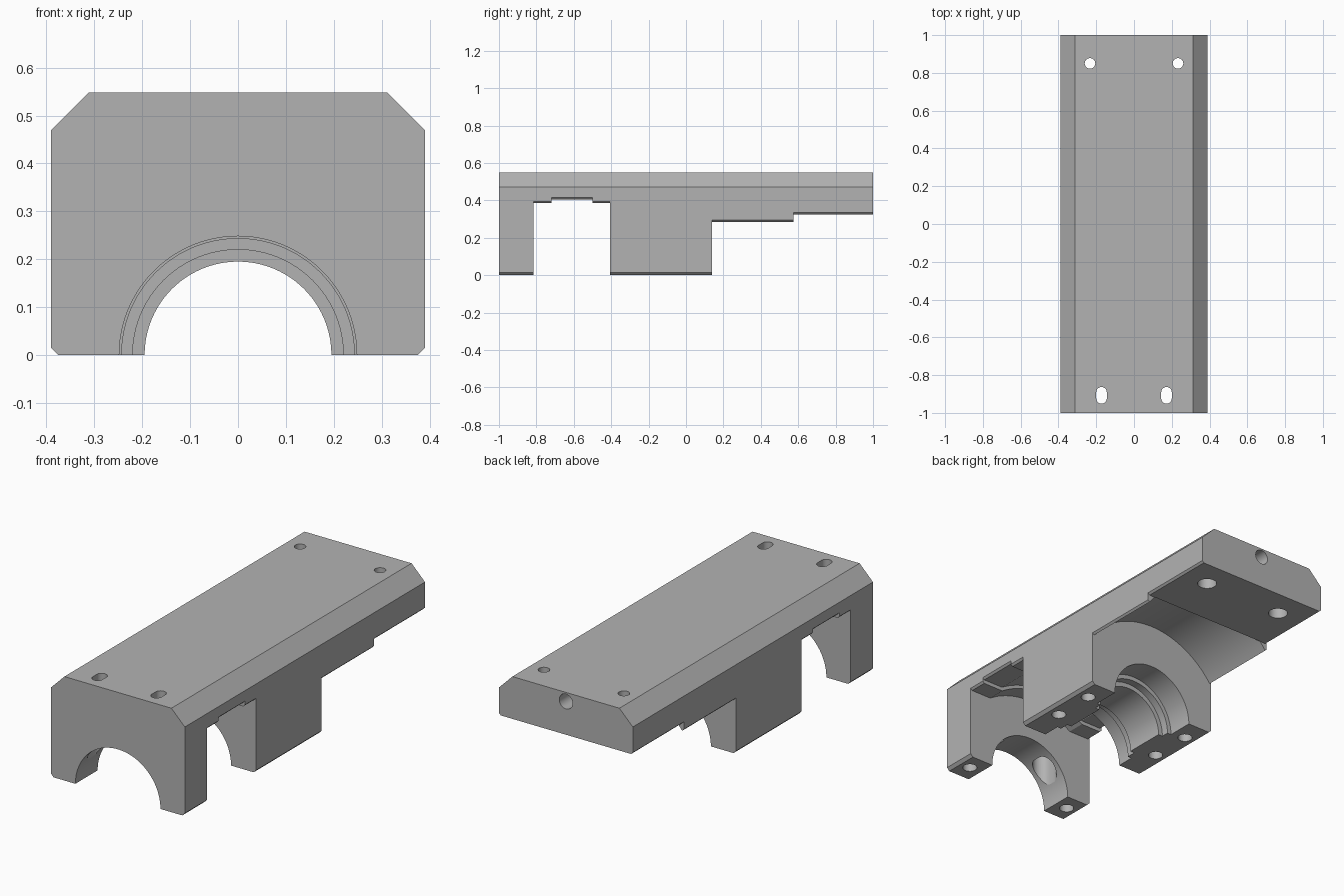
import bpy, bmesh, math
from mathutils import Vector

cube = bpy.data.objects.get("Cube")
if cube:
    bpy.data.objects.remove(cube, do_unlink=True)

grey = bpy.data.materials.new("machined_grey")
colour = (0.45, 0.45, 0.45, 1)
grey.use_nodes = True
grey.diffuse_color = colour
grey.node_tree.nodes["Principled BSDF"].inputs["Base Color"].default_value = colour


def prism(name, pts, a, b, axis="y"):
    """Extrude a 2D outline from a to b along y (outline in xz) or z (outline in xy)."""
    bm = bmesh.new()
    place = (lambda u, v, w: (u, w, v)) if axis == "y" else (lambda u, v, w: (u, v, w))
    face = bm.faces.new([bm.verts.new(place(u, v, a)) for u, v in pts])
    ext = bmesh.ops.extrude_face_region(bm, geom=[face])
    moved = [g for g in ext["geom"] if isinstance(g, bmesh.types.BMVert)]
    bmesh.ops.translate(bm, verts=moved, vec=Vector(place(0, 0, b - a)))
    bmesh.ops.recalc_face_normals(bm, faces=bm.faces)
    mesh = bpy.data.meshes.new(name)
    bm.to_mesh(mesh)
    bm.free()
    obj = bpy.data.objects.new(name, mesh)
    bpy.context.collection.objects.link(obj)
    mesh.materials.append(grey)
    return obj


def stadium(cx, cy, r, half=0, n=32):
    """Circle, or a rounded slot stretched along the second axis."""
    pts = []
    for end in (1, -1):
        steps = n // 2 + (1 if half else 0)
        for i in range(steps):
            t = math.pi * i / (n // 2)
            pts.append((cx + end * r * math.cos(t), cy + end * (r * math.sin(t) + half)))
    return pts


def relief(ceiling, radius=0):
    """Underside pocket outline: chamfered side edges and an arched middle."""
    w, n = 0.38, 64
    top = []
    for i in range(n + 1):
        x = w - 2 * w * i / n
        top.append((x, max(ceiling, math.sqrt(max(0, radius**2 - x**2)))))
    if not radius:
        top = [top[0], top[-1]]
    side = w + 0.03
    return [(side, -0.1), (side, ceiling + 0.03)] + top + [(-side, ceiling + 0.03), (-side, -0.1)]


# Main body with chamfered long edges
half = [(0.375, 0), (0.39, 0.015), (0.39, 0.47), (0.312, 0.548)]
body = prism("bearing_housing", half + [(-x, z) for x, z in reversed(half)], -1, 1)

cutters = []


def cut(*args):
    cutters.append(prism("cutter", *args))


# Underside pockets
cut(relief(0.385, 0.465), -0.815, -0.405)
cut(relief(0.405, 0.483), -0.72, -0.5)
cut(relief(0.285, 0.475), 0.14, 0.576)
cut(relief(0.325), 0.575, 1.1)

# Stepped bore
for r, a, b in ((0.248, -1.1, -0.7), (0.195, -0.6, 0.3), (0.22, -0.6, -0.26),
                (0.243, -0.6, -0.31), (0.22, -0.04, 0.3), (0.243, 0.0, 0.3)):
    cut(stadium(0, 0, r, 0, 96), a, b)

# Mounting holes, slots and bolt holes on both sides
for s in (1, -1):
    cut(stadium(s * 0.233, 0.85, 0.028), 0.2, 0.7, "z")
    cut(stadium(s * 0.233, 0.85, 0.048), 0.2, 0.42, "z")
    cut(stadium(s * 0.172, -0.907, 0.028, 0.016), 0.05, 0.7, "z")
    cut(stadium(s * 0.172, -0.907, 0.05, 0.016), 0.02, 0.42, "z")
    for y in (-0.907, -0.21, 0.02):
        cut(stadium(s * 0.318, y, 0.036), -0.1, 0.2, "z")

# Blind hole in the rear face
cut(stadium(0, 0.5, 0.039), 0.72, 1.1)

# Apply every cut
bpy.context.view_layer.objects.active = body
for c in cutters:
    c.hide_render = True
    mod = body.modifiers.new("cut", "BOOLEAN")
    mod.operation, mod.solver, mod.object = "DIFFERENCE", "EXACT", c
    bpy.ops.object.modifier_apply(modifier=mod.name)
    bpy.data.objects.remove(c, do_unlink=True)

bpy.ops.object.select_all(action="DESELECT")
body.select_set(True)
bpy.ops.object.shade_smooth_by_angle(angle=math.radians(25))
